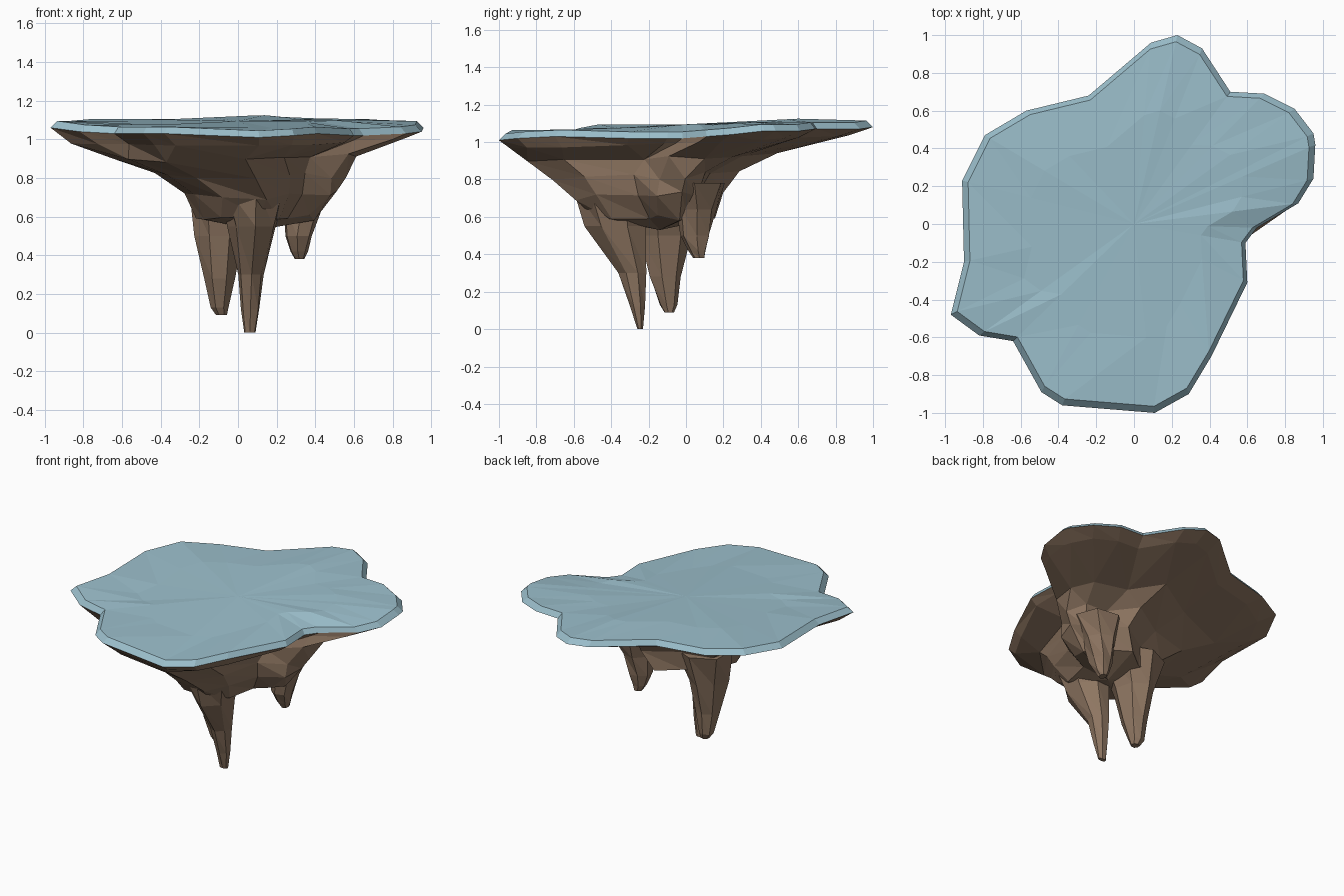
import bpy, bmesh, random
from math import cos, sin, pi

if "Cube" in bpy.data.objects:
    bpy.data.objects.remove(bpy.data.objects["Cube"])

random.seed(4)


def material(name, rgb):
    m = bpy.data.materials.new(name)
    m.diffuse_color = (*rgb, 1)
    m.use_nodes = True
    m.node_tree.nodes["Principled BSDF"].inputs["Base Color"].default_value = m.diffuse_color
    return m


rock = material("rock", (0.27, 0.18, 0.12))
ice = material("pale_blue", (0.33, 0.52, 0.60))


def loft(name, rings, mat, start=None, end=None):
    """Skin equal-length rings; optional centre points close the ends."""
    bm = bmesh.new()
    vs = [[bm.verts.new(p) for p in r] for r in rings]
    n = len(rings[0])
    for a, b in zip(vs, vs[1:]):
        for i in range(n):
            j = (i + 1) % n
            bm.faces.new((a[i], a[j], b[j]))
            bm.faces.new((a[i], b[j], b[i]))
    for centre, r in ((start, vs[0]), (end, vs[-1])):
        if centre:
            c = bm.verts.new(centre)
            for i in range(n):
                bm.faces.new((r[i], r[(i + 1) % n], c))
    bmesh.ops.remove_doubles(bm, verts=bm.verts, dist=0.0005)
    bmesh.ops.recalc_face_normals(bm, faces=bm.faces)
    me = bpy.data.meshes.new(name)
    bm.to_mesh(me)
    bm.free()
    me.materials.append(mat)
    ob = bpy.data.objects.new(name, me)
    bpy.context.collection.objects.link(ob)
    return ob


# Island rim, counter-clockwise from the right
rim = [(.96, .42, 1.06), (.95, .48, 1.06), (.85, .61, 1.06), (.69, .69, 1.07),
       (.51, .70, 1.07), (.36, .93, 1.07), (.23, 1.0, 1.08), (.09, .96, 1.08),
       (-.24, .68, 1.07), (-.57, .60, 1.06), (-.79, .47, 1.07), (-.91, .23, 1.06),
       (-.90, -.20, 1.06), (-.97, -.48, 1.06), (-.82, -.59, 1.04), (-.64, -.62, 1.03),
       (-.49, -.89, 1.03), (-.38, -.96, 1.03), (.11, -1.0, 1.01), (.29, -.90, 1.02),
       (.41, -.70, 1.03), (.60, -.31, 1.02), (.59, -.10, 1.02), (.65, -.02, 1.02),
       (.87, .11, 1.03), (.95, .24, 1.04)]

# Blue cap: bevelled edge and gently tilted top
edge = [(x * .965, y * .965, z + .035) for x, y, z in rim]
inner = [(x * .6, y * .6, 1.09 + .03 * y + random.uniform(-.006, .006)) for x, y, z in rim]
loft("island_top", [rim, edge, inner], ice, end=(0, 0, 1.095))


# Rock underside: the rim outline squeezed into smaller boxes going down
def squeezed(z, x0, x1, y0, y1, step, jit):
    ring, cache = [], {}
    for i in range(len(rim)):
        k = i // step * step
        if k not in cache:
            u, v = (rim[k][0] + .97) / 1.93, (rim[k][1] + 1) / 2
            x, y = x0 + (x1 - x0) * u, y0 + (y1 - y0) * v
            cache[k] = (x + random.uniform(-jit, jit), y + random.uniform(-jit, jit),
                        z + .04 * y + random.uniform(-jit, jit))
        ring.append(cache[k])
    return ring


under = [rim,
         squeezed(1.00, -.86, .88, -.94, .88, 1, .005),
         squeezed(.92, -.68, .62, -.84, .50, 2, .015),
         squeezed(.82, -.45, .55, -.70, .28, 2, .02),
         squeezed(.72, -.29, .50, -.60, .20, 2, .02),
         squeezed(.60, -.22, .38, -.50, .14, 2, .02)]
loft("rock_body", under, rock, end=(.1, -.14, .53))


# Hanging rock spikes: (z, x centre, y centre, x radius, y radius)
def spike(name, levels, turn):
    rings = []
    for z, cx, cy, rx, ry in levels:
        ring = []
        for i in range(7):
            a = turn + 2 * pi * i / 7
            k = random.uniform(.9, 1.1)
            ring.append((cx + rx * k * cos(a), cy + ry * k * sin(a), z))
        rings.append(ring)
    z, cx, cy = levels[-1][:3]
    loft(name, rings, rock, start=levels[0][1:3] + (levels[0][0],), end=(cx, cy, z))


spike("front_spike", [(.75, .08, -.38, .18, .23), (.55, .08, -.36, .13, .17),
                      (.30, .065, -.28, .07, .075), (.12, .06, -.255, .05, .04),
                      (0, .06, -.245, .03, .015)], .3)
spike("left_spike", [(.72, -.08, -.12, .19, .20), (.50, -.10, -.12, .12, .14),
                     (.28, -.10, -.11, .08, .085), (.13, -.095, -.095, .05, .05),
                     (.09, -.085, -.09, .03, .025)], .7)
spike("right_spike", [(.78, .36, .03, .17, .17), (.64, .34, .05, .10, .11),
                      (.50, .315, .05, .07, .08), (.42, .315, .06, .05, .05),
                      (.38, .32, .07, .025, .03)], .1)
